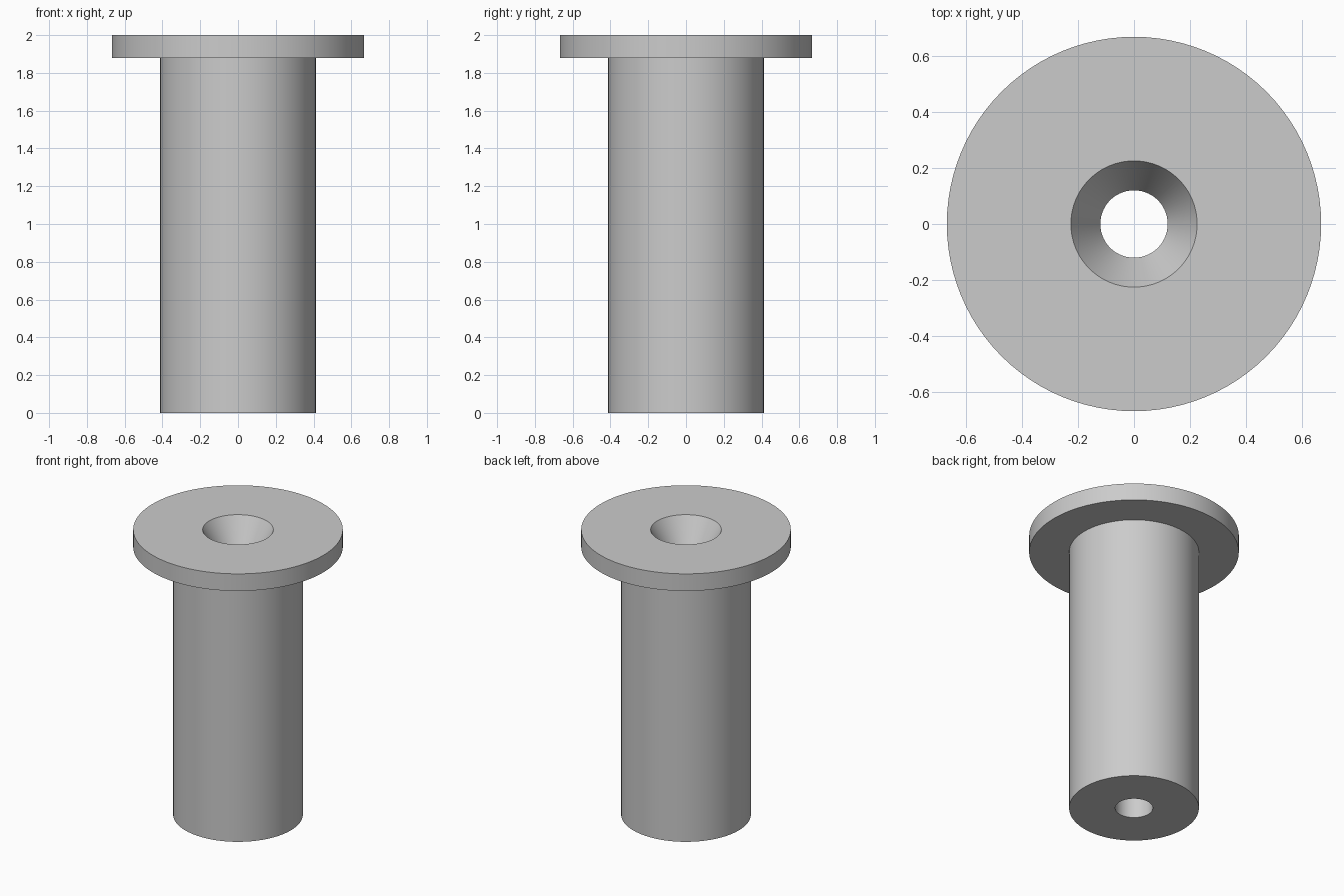
import bpy
import bmesh
import math

SEGMENTS = 96

default = bpy.data.objects.get("Cube")
if default:
    bpy.data.objects.remove(default, do_unlink=True)

# Plain grey material
grey = bpy.data.materials.new("light_grey")
grey.use_nodes = True
colour = (0.6, 0.6, 0.6, 1)
grey.diffuse_color = colour
grey.node_tree.nodes["Principled BSDF"].inputs["Base Color"].default_value = colour


def lathe(name, profile, material):
    """Revolve a closed (radius, height) profile about the z axis."""
    bm = bmesh.new()
    rings = []
    for i in range(SEGMENTS):
        a = 2 * math.pi * i / SEGMENTS
        rings.append([bm.verts.new((r * math.cos(a), r * math.sin(a), z)) for r, z in profile])
    count = len(profile)
    for i, ring in enumerate(rings):
        following = rings[(i + 1) % SEGMENTS]
        for j in range(count):
            k = (j + 1) % count
            bm.faces.new((ring[j], following[j], following[k], ring[k]))
    bmesh.ops.recalc_face_normals(bm, faces=bm.faces)
    mesh = bpy.data.meshes.new(name)
    bm.to_mesh(mesh)
    bm.free()
    mesh.materials.append(material)
    obj = bpy.data.objects.new(name, mesh)
    bpy.context.collection.objects.link(obj)
    bpy.ops.object.select_all(action="DESELECT")
    obj.select_set(True)
    bpy.context.view_layer.objects.active = obj
    bpy.ops.object.shade_smooth_by_angle(angle=math.radians(25))
    return obj


# Flanged sleeve: body, flange, tapered mouth and straight through bore
BODY, FLANGE, MOUTH, BORE = 0.413, 0.667, 0.225, 0.12
TOP, FLANGE_BOTTOM, MOUTH_DEPTH = 2.0, 1.88, 0.18
lathe("flanged_sleeve", [
    (BORE, 0), (BODY, 0),
    (BODY, FLANGE_BOTTOM), (FLANGE, FLANGE_BOTTOM),
    (FLANGE, TOP), (MOUTH, TOP),
    (BORE, TOP - MOUTH_DEPTH),
], grey)
